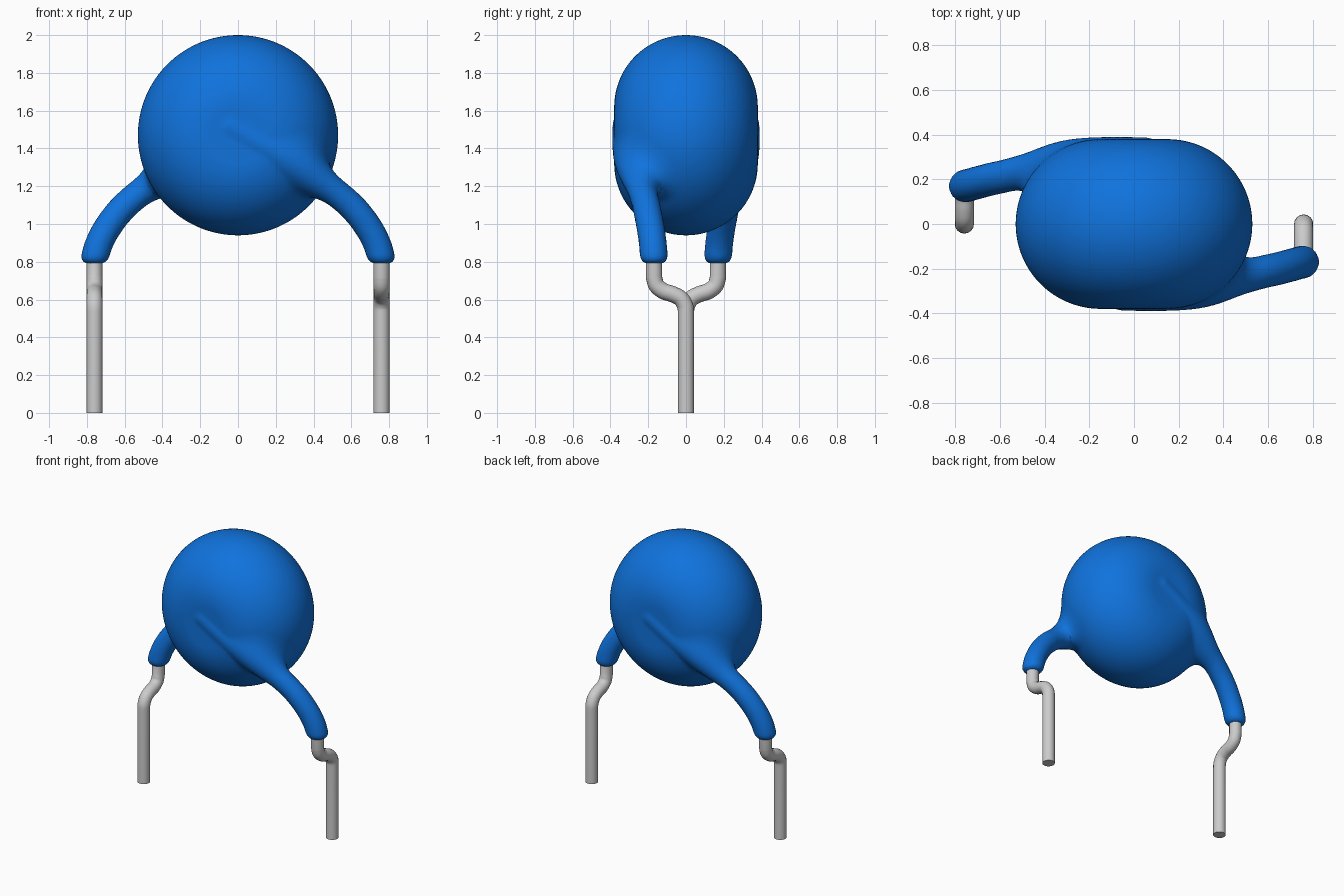
import bpy, bmesh
from math import sqrt
from mathutils import Vector, Matrix
from mathutils.geometry import interpolate_bezier
from mathutils.kdtree import KDTree

cube = bpy.data.objects.get("Cube")
if cube:
    bpy.data.objects.remove(cube)


def material(name, color, roughness):
    m = bpy.data.materials.new(name)
    m.use_nodes = True
    m.diffuse_color = (*color, 1)
    bsdf = m.node_tree.nodes["Principled BSDF"]
    bsdf.inputs["Base Color"].default_value = (*color, 1)
    bsdf.inputs["Roughness"].default_value = roughness
    return m


BLUE = material("blue coating", (0.005, 0.17, 0.72), 0.5)
GREY = material("tinned metal", (0.6, 0.6, 0.6), 0.5)


def smooth_path(pts, steps):
    """Dense points on a smooth spline through pts."""
    pts = [Vector(p) for p in pts]
    n = len(pts)
    tan = [(pts[min(i + 1, n - 1)] - pts[max(i - 1, 0)]) / 6 for i in range(n)]
    out = [pts[0]]
    for i in range(n - 1):
        a, b = pts[i], pts[i + 1]
        out += interpolate_bezier(a, a + tan[i], b - tan[i + 1], b, steps)[1:]
    return out


def tube_mesh(path, radius):
    """Capped round tube swept along a path."""
    cu = bpy.data.curves.new("tube", 'CURVE')
    cu.dimensions = '3D'
    cu.bevel_depth = radius
    cu.bevel_resolution = 6
    cu.use_fill_caps = True
    sp = cu.splines.new('POLY')
    sp.points.add(len(path) - 1)
    for p, co in zip(sp.points, path):
        p.co = (*co, 1)
    ob = bpy.data.objects.new("tube", cu)
    bpy.context.collection.objects.link(ob)
    bpy.context.view_layer.update()
    dg = bpy.context.evaluated_depsgraph_get()
    me = bpy.data.meshes.new_from_object(ob.evaluated_get(dg))
    bpy.data.objects.remove(ob)
    return me


def finish(name, mesh, mat, angle):
    ob = bpy.data.objects.new(name, mesh)
    bpy.context.collection.objects.link(ob)
    mesh.materials.clear()
    mesh.materials.append(mat)
    bpy.ops.object.select_all(action='DESELECT')
    ob.select_set(True)
    bpy.context.view_layer.objects.active = ob
    bpy.ops.object.shade_smooth_by_angle(angle=angle)
    return ob


TURN = Matrix.Rotation(3.14159265, 4, 'Z')

# --- Coated body: rounded disc with two arms blended into it ---
CZ, FLAT, HALF = 1.47, 0.15, 0.38          # disc centre height, flat radius, half thickness
ARM_R, ARM_END = 0.073, 0.79
ARM = [(-0.04, -0.315, 1.515), (0.2, -0.312, 1.375), (0.4, -0.265, 1.25),
       (0.55, -0.222, 1.14), (0.645, -0.2, 1.045), (0.72, -0.18, 0.93),
       (0.757, -0.17, 0.82), (0.76, -0.17, 0.7)]
arm_path = smooth_path(ARM, 50)
tree = KDTree(len(arm_path))
for i, p in enumerate(arm_path):
    tree.insert(p, i)
tree.balance()


def smooth_min(a, b, k):
    h = max(k - abs(a - b), 0) / k
    return min(a, b) - h * h * k / 4


def distance(p):
    """Signed distance to the blended body surface."""
    if p.y > 0:
        p = Vector((-p.x, -p.y, p.z))
    r = max(sqrt(p.x ** 2 + (p.z - CZ) ** 2) - FLAT, 0)
    disc = sqrt(r * r + p.y * p.y) - HALF
    arm = tree.find(p)[2] - ARM_R
    arm = -smooth_min(-arm, p.z - ARM_END, 0.05)      # rounded lower rim
    t = min(max((p.x - 0.15) / 0.3, 0), 1)            # blend widens outwards
    return smooth_min(disc, arm, 0.012 + 0.14 * t * t * (3 - 2 * t))


bm = bmesh.new()
bmesh.ops.create_uvsphere(bm, u_segments=48, v_segments=24, radius=1,
                          matrix=Matrix.Translation((0, 0, CZ)) @ Matrix.Diagonal((0.53, 0.38, 0.53, 1)))
arm_mesh = tube_mesh([p for p in arm_path[::5] if p.z > ARM_END], ARM_R)
for _ in range(2):
    bm.from_mesh(arm_mesh)
    arm_mesh.transform(TURN)
rough = bpy.data.meshes.new("rough")
bm.to_mesh(rough)
bm.free()

# Fuse into one skin
ob = bpy.data.objects.new("rough", rough)
bpy.context.collection.objects.link(ob)
mod = ob.modifiers.new("Fuse", 'REMESH')
mod.mode = 'VOXEL'
mod.voxel_size = 0.018
bpy.context.view_layer.update()
body = bpy.data.meshes.new_from_object(ob.evaluated_get(bpy.context.evaluated_depsgraph_get()))
bpy.data.objects.remove(ob)

# Settle the skin onto the blended surface
E = 0.002
AXES = [Vector((E, 0, 0)), Vector((0, E, 0)), Vector((0, 0, E))]
for v in body.vertices:
    p = v.co.copy()
    for _ in range(4):
        d = distance(p)
        if abs(d) < 0.0002:
            break
        g = Vector([(distance(p + a) - d) / E for a in AXES])
        p -= g * (d / max(g.length_squared, 0.3))
    v.co = p
finish("coated_body", body, BLUE, 1.2)

# --- Bent wire leads ---
LEAD = [(0.76, -0.17, 0.86), (0.76, -0.17, 0.72), (0.76, -0.156, 0.675), (0.76, -0.12, 0.645),
        (0.76, -0.07, 0.628), (0.76, -0.028, 0.605), (0.76, -0.004, 0.565),
        (0.76, 0, 0.52), (0.76, 0, 0)]
lead = tube_mesh(smooth_path(LEAD[1:8], 7), 0.043)
lead = tube_mesh([Vector(LEAD[0])] + smooth_path(LEAD[1:8], 7) + [Vector(LEAD[8])], 0.043)
for name in ("left_lead", "right_lead"):
    finish(name, lead.copy(), GREY, 0.9)
    lead.transform(TURN)
